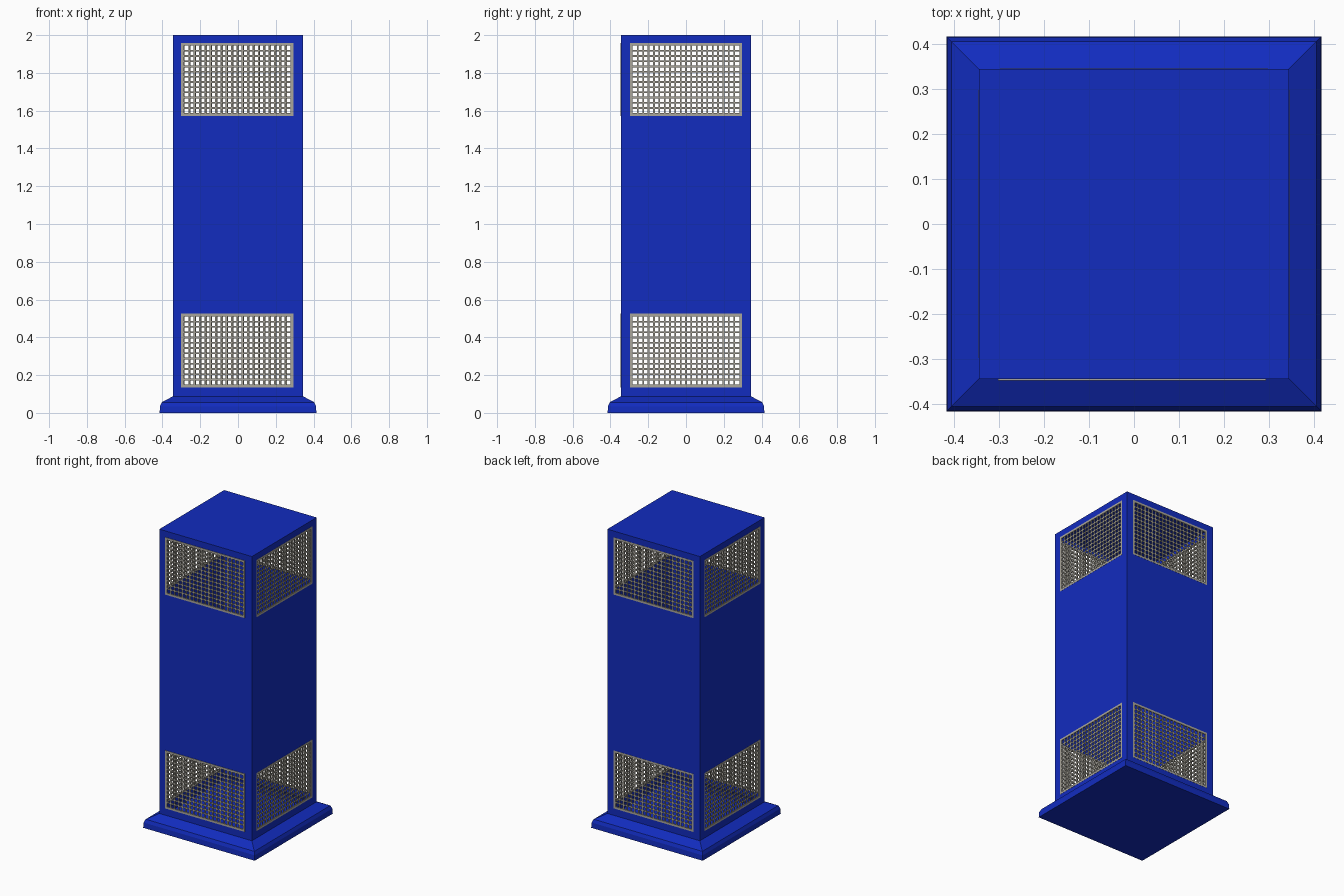
import bpy, bmesh
from math import pi
from mathutils import Matrix, Vector

if "Cube" in bpy.data.objects:
    bpy.data.objects.remove(bpy.data.objects["Cube"])

HALF, TOP, SKIRT_Z = 0.344, 2.0, 0.088
VENT_HALF = 0.297
VENTS = {"lower": (0.135, 0.525), "upper": (1.573, 1.958)}
SIDES = ["front", "right", "back", "left"]


def material(name, color):
    m = bpy.data.materials.new(name)
    m.diffuse_color = color
    m.use_nodes = True
    m.node_tree.nodes["Principled BSDF"].inputs["Base Color"].default_value = m.diffuse_color
    return m


blue = material("blue_paint", (0.006, 0.025, 0.52, 1))
metal = material("pale_metal", (0.40, 0.38, 0.33, 1))


def finish(bm, name, mat):
    me = bpy.data.meshes.new(name)
    bm.to_mesh(me)
    bm.free()
    me.materials.append(mat)
    ob = bpy.data.objects.new(name, me)
    bpy.context.collection.objects.link(ob)
    return ob


def box(bm, x0, x1, y0, y1, z0, z1):
    size = Matrix.Diagonal((x1 - x0, y1 - y0, z1 - z0, 1))
    mid = Matrix.Translation(((x0 + x1) / 2, (y0 + y1) / 2, (z0 + z1) / 2))
    bmesh.ops.create_cube(bm, size=1, matrix=mid @ size)


def side_rotation(i):
    return Matrix.Rotation(i * pi / 2, 4, 'Z')


def vent_shift(i):
    return -0.004 if i == 0 else 0.0


# Hollow sheet column: each wall is a grid of panels with two openings left out
bm = bmesh.new()
zs = [SKIRT_Z, *VENTS["lower"], *VENTS["upper"], TOP]
for i in range(4):
    rot, s = side_rotation(i), vent_shift(i)
    xs = [-HALF, s - VENT_HALF, s + VENT_HALF, HALF]
    for c in range(3):
        for r in range(5):
            if c == 1 and r in (1, 3):
                continue
            corners = [(xs[c], zs[r]), (xs[c + 1], zs[r]),
                       (xs[c + 1], zs[r + 1]), (xs[c], zs[r + 1])]
            bm.faces.new([bm.verts.new(rot @ Vector((x, -HALF, z))) for x, z in corners])
# roof
bm.faces.new([bm.verts.new((x * HALF, y * HALF, TOP))
              for x, y in ((-1, -1), (1, -1), (1, 1), (-1, 1))])
bmesh.ops.remove_doubles(bm, verts=bm.verts, dist=0.0005)
finish(bm, "column", blue)

# Flared foot: square rings following a short profile, closed underneath
bm = bmesh.new()
rings = []
for r, z in ((0.415, 0), (0.413, 0.035), (0.404, 0.056), (HALF, SKIRT_Z)):
    rings.append([bm.verts.new((x * r, y * r, z))
                  for x, y in ((-1, -1), (1, -1), (1, 1), (-1, 1))])
for a, b in zip(rings, rings[1:]):
    for k in range(4):
        n = (k + 1) % 4
        bm.faces.new((a[k], a[n], b[n], b[k]))
bm.faces.new(rings[0][::-1])
finish(bm, "foot", blue)


# Vent frame and wire grille, modelled on the front then turned to each side
def vent(label, z0, z1, i):
    y0 = -HALF - (0.003 if i == 0 else 0.001)
    x0, x1 = vent_shift(i) - VENT_HALF, vent_shift(i) + VENT_HALF
    w, y1 = 0.014, y0 + 0.008

    bm = bmesh.new()
    box(bm, x0, x1, y0, y1, z0, z0 + w)
    box(bm, x0, x1, y0, y1, z1 - w, z1)
    box(bm, x0, x0 + w, y0, y1, z0 + w, z1 - w)
    box(bm, x1 - w, x1, y0, y1, z0 + w, z1 - w)
    finish(bm, f"{SIDES[i]}_{label}_vent_frame", metal).matrix_world = side_rotation(i)

    bm = bmesh.new()
    cols, rows, t = 20, 13, 0.0045
    ix0, ix1, iz0, iz1 = x0 + w, x1 - w, z0 + w, z1 - w
    for k in range(1, cols):
        x = ix0 + (ix1 - ix0) * k / cols
        box(bm, x - t, x + t, y0 + 0.002, y0 + 0.006, iz0, iz1)
    for k in range(1, rows):
        z = iz0 + (iz1 - iz0) * k / rows
        box(bm, ix0, ix1, y0 + 0.0025, y0 + 0.0065, z - t, z + t)
    finish(bm, f"{SIDES[i]}_{label}_vent_grille", metal).matrix_world = side_rotation(i)


for label, (z0, z1) in VENTS.items():
    for i in range(4):
        vent(label, z0, z1, i)
